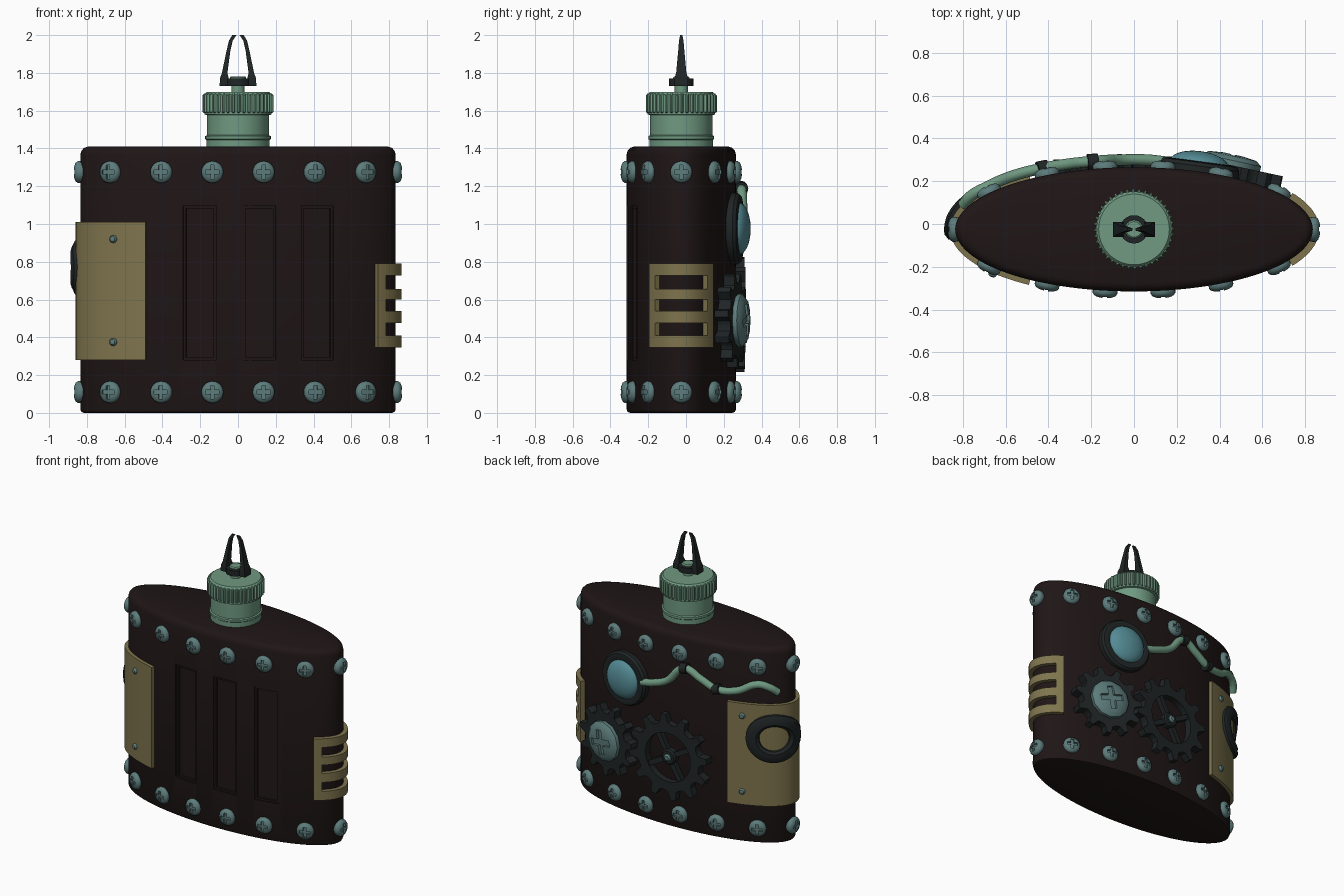
import bpy, bmesh
from math import sin, cos, pi, acos, sqrt, radians
from mathutils import Matrix, Vector

if "Cube" in bpy.data.objects:
    bpy.data.objects.remove(bpy.data.objects["Cube"])

A, B, CY = 0.835, 0.29, -0.025          # ellipse of the flask body


def material(name, rgb):
    m = bpy.data.materials.new(name)
    m.diffuse_color = (*rgb, 1)
    m.use_nodes = True
    m.node_tree.nodes["Principled BSDF"].inputs["Base Color"].default_value = m.diffuse_color
    return m


LEATHER = material("dark_leather", (0.014, 0.008, 0.008))
BRASS = material("old_brass", (0.21, 0.175, 0.075))
GREEN = material("green_metal", (0.16, 0.32, 0.22))
STEEL = material("blue_steel", (0.11, 0.20, 0.20))
GEM = material("gem_blue", (0.09, 0.26, 0.30))
IRON = material("black_iron", (0.014, 0.018, 0.018))


def normal(t):
    return Vector((B * cos(t), A * sin(t), 0)).normalized()


def surf(t, z, d=0.0):
    """Point at height z, d outside the body wall."""
    return Vector((A * cos(t), CY + B * sin(t), z)) + normal(t) * d


def at(x, back=True):
    t = acos(x / A)
    return t if back else -t


def arc(t, s):
    """Move along the wall by arc length s."""
    for _ in range(40):
        t += s / 40 / sqrt((A * sin(t)) ** 2 + (B * cos(t)) ** 2)
    return t


def frame(t, z, d=0.0, roll=0.0):
    n, up = normal(t), Vector((0, 0, 1))
    m = Matrix((up.cross(n), up, n)).transposed().to_4x4()
    return Matrix.Translation(surf(t, z, d)) @ m @ Matrix.Rotation(roll, 4, 'Z')


def skin(name, rings, mat, loop=False, place=None, angle=35):
    """Join equal rings of points into a solid."""
    bm = bmesh.new()
    vs = [[bm.verts.new(p) for p in r] for r in rings]
    n = len(vs[0])
    for i in range(len(vs) if loop else len(vs) - 1):
        a, b = vs[i], vs[(i + 1) % len(vs)]
        for j in range(n):
            bm.faces.new((a[j], a[(j + 1) % n], b[(j + 1) % n], b[j]))
    if not loop:
        bm.faces.new(vs[0])
        bm.faces.new(vs[-1])
    bmesh.ops.recalc_face_normals(bm, faces=bm.faces)
    me = bpy.data.meshes.new(name)
    bm.to_mesh(me)
    bm.free()
    me.materials.append(mat)
    me.shade_smooth()
    me.set_sharp_from_angle(angle=radians(angle))
    return put(name, me, place)


def put(name, me, place=None):
    ob = bpy.data.objects.new(name, me)
    bpy.context.collection.objects.link(ob)
    if place is not None:
        ob.matrix_world = place
    return ob


def lathe(name, prof, mat, place=None, n=32, knurl=0.0, angle=35):
    rings = [[((r - knurl * (i // 2 % 2)) * cos(2 * pi * i / n),
               (r - knurl * (i // 2 % 2)) * sin(2 * pi * i / n), z)
              for i in range(n)] for r, z in prof]
    return skin(name, rings, mat, place=place, angle=angle)


def patch(name, t0, t1, z0, z1, d0, d1, mat, n=24):
    """Curved slab following the wall."""
    ts = [t0 + (t1 - t0) * i / n for i in range(n + 1)]
    return skin(name, [[surf(t, z0, d0), surf(t, z0, d1), surf(t, z1, d1),
                        surf(t, z1, d0)] for t in ts], mat)


def box(name, sx, sy, z0, z1, mat, place=None):
    return skin(name, [[(-sx, -sy, z), (sx, -sy, z), (sx, sy, z), (-sx, sy, z)]
                       for z in (z0, z1)], mat, place=place)


def cut(ob, cutters):
    for c in cutters:
        c.hide_render = True
        m = ob.modifiers.new("cut", 'BOOLEAN')
        m.operation, m.solver, m.object = 'DIFFERENCE', 'EXACT', c
    dg = bpy.context.evaluated_depsgraph_get()
    me = bpy.data.meshes.new_from_object(ob.evaluated_get(dg))
    ob.modifiers.clear()
    ob.data = me
    me.set_sharp_from_angle(angle=radians(35))
    for c in cutters:
        bpy.data.objects.remove(c)


def gear(name, root, tip, hole, teeth, z0, z1, mat, place):
    rings = []
    for i in range(teeth * 8):
        k, a = i % 8, 2 * pi * i / (teeth * 8)
        r = tip if k in (1, 2, 3) else root + (tip - root) * 0.15 * (k in (0, 4))
        c, s = cos(a), sin(a)
        rings.append([(hole * c, hole * s, z0), (r * c, r * s, z0),
                      (r * c, r * s, z1), (hole * c, hole * s, z1)])
    return skin(name, rings, mat, loop=True, place=place)


# flask body with three recessed front panels
prof = [(-0.02, 0), (-0.006, 0.005), (0, 0.02), (0, 1.365), (-0.006, 1.388),
        (-0.02, 1.403), (-0.04, 1.41)]
body = skin("flask_body", [[surf(2 * pi * i / 128, z, d) for i in range(128)]
                           for d, z in prof], LEATHER)
cutters = []
for x0, x1 in ((-0.29, -0.115), (0.025, 0.2), (0.335, 0.505)):
    for e, d in ((0, -0.008), (0.014, -0.025)):
        cutters.append(patch("panel_cutter", at(x0 + e, False), at(x1 - e, False),
                             0.28 + e, 1.095 - e, d, 0.05, LEATHER, 8))
cut(body, cutters)

# neck, knurled cap, knob
centre = Matrix.Translation((0, CY, 0))
lathe("neck", [(0.168, 1.39), (0.168, 1.445), (0.174, 1.45), (0.174, 1.465),
               (0.165, 1.47), (0.165, 1.6)], GREEN, centre, 48)
lathe("cap_collar", [(0.16, 1.575), (0.178, 1.58), (0.178, 1.685), (0.165, 1.7)],
      GREEN, centre, 48)
lathe("cap_knurling", [(0.18, 1.588), (0.188, 1.593), (0.188, 1.68), (0.18, 1.69)],
      GREEN, centre, 160, 0.012)
lathe("cap_knob", [(0.035, 1.69), (0.035, 1.755), (0.043, 1.76), (0.043, 1.775),
                   (0.036, 1.782)], GREEN, centre, 24)

# claw-shaped loop on the cap
sec = ((0.038, 1.73), (0.066, 1.73), (0.066, 1.77), (0.038, 1.77))
skin("loop_base", [[(r * cos(a * pi / 12), r * sin(a * pi / 12), z) for r, z in sec]
                   for a in range(24)], IRON, True, centre)
for s, side in ((-1, "left"), (1, "right")):
    path = ((0.045, 0.098, 1.73, 0.035), (0.05, 0.094, 1.775, 0.035),
            (0.056, 0.085, 1.80, 0.027), (0.04, 0.06, 1.92, 0.016),
            (0.028, 0.048, 1.97, 0.012), (0.008, 0.03, 2.0, 0.006))
    skin("loop_arm_" + side, [[(s * x0, -h, z), (s * x1, -h, z), (s * x1, h, z),
                               (s * x0, h, z)] for x0, x1, z, h in path],
         IRON, place=centre, angle=20)

# cross-head screws around top and bottom
screw = lathe("screw", [(0.054, -0.02), (0.058, 0.0), (0.058, 0.012), (0.05, 0.024),
                        (0.032, 0.032), (0.012, 0.035)], STEEL, n=24)
cut(screw, [box("slot_a", 0.036, 0.01, 0.018, 0.08, STEEL),
            box("slot_b", 0.01, 0.0362, 0.0182, 0.081, STEEL)])
mesh = screw.data
bpy.data.objects.remove(screw)
spots = [0, pi] + [at(x, b) for b in (True, False)
                   for x in (-0.675, -0.405, -0.135, 0.135, 0.405, 0.675)]
for row, z in (("bottom", 0.11), ("top", 1.275)):
    for t in spots:
        put("screw_" + row, mesh, frame(t, z))

# brass plate wrapped around the left end, with rivets and a rounded ring
patch("side_plate", at(-0.485), 2 * pi - at(-0.485), 0.28, 1.01, -0.005, 0.024, BRASS, 40)
for x, back in ((-0.65, False), (-0.585, True)):
    for z in (0.375, 0.92):
        lathe("plate_rivet", [(0.021, 0), (0.02, 0.01), (0.014, 0.018), (0.005, 0.021)],
              STEEL, frame(at(x, back), z, 0.022), 12)
t0 = at(-0.765)
sec = ((0.095, 0.015), (0.098, 0.038), (0.115, 0.052), (0.165, 0.052),
       (0.185, 0.04), (0.19, 0.015))
skin("plate_ring", [[surf(arc(t0, r * 0.95 * cos(a * pi / 20)),
                          0.77 + r * 0.92 * sin(a * pi / 20), d) for r, d in sec]
                    for a in range(40)], IRON, True)

# slotted brass vent on the right end
for s in (-1, 1):
    patch("vent_side", s * 0.41, s * 0.52, 0.345, 0.79, -0.01, 0.03, BRASS, 4)
for z0, z1 in ((0.345, 0.41), (0.475, 0.54), (0.6, 0.657), (0.727, 0.79)):
    patch("vent_bar", -0.41, 0.41, z0, z1, -0.01, 0.03, BRASS, 16)

# gem in its dark setting
gm = frame(at(0.3), 0.975)
lathe("gem_setting", [(0.19, -0.02), (0.19, 0.025), (0.178, 0.042), (0.145, 0.047),
                      (0.13, 0.04)], IRON, gm, 40)
lathe("gem", [(0.137 * cos(a), 0.035 + 0.06 * sin(a))
              for a in [i * pi / 2 / 8.2 for i in range(9)]], GEM, gm, 40)

# solid gear with a big faceted bolt
g1 = frame(at(0.44), 0.49)
gear("bolt_gear", 0.195, 0.25, 0.05, 11, -0.02, 0.055, IRON, g1)
bolt = lathe("big_bolt", [(0.14, 0.04), (0.14, 0.078), (0.115, 0.098), (0.05, 0.106)],
             STEEL, g1, 12, angle=15)
turn = g1 @ Matrix.Rotation(0.2, 4, 'Z')
cut(bolt, [box("slot_a", 0.085, 0.022, 0.085, 0.2, STEEL, turn),
           box("slot_b", 0.022, 0.0852, 0.0852, 0.21, STEEL, turn)])

# open spoked gear
g2 = frame(at(-0.07), 0.52)
gear("spoked_gear", 0.24, 0.305, 0.175, 12, -0.025, 0.045, IRON, g2)
for k in range(4):
    box("gear_spoke", 0.075, 0.018, -0.01, 0.035, IRON,
        g2 @ Matrix.Rotation(k * pi / 2 + 0.5, 4, 'Z') @ Matrix.Translation((0.11, 0, 0)))
lathe("gear_hub", [(0.055, -0.02), (0.055, 0.035), (0.045, 0.045)], IRON, g2, 20)
lathe("gear_pin", [(0.026, 0.03), (0.026, 0.052), (0.015, 0.062)], STEEL, g2, 12)

# green pipe from the gem to the left end, with clamps
pts = ((0.14, 1.0, 0.03), (0.06, 1.02, 0.035), (-0.06, 1.07, 0.035), (-0.19, 1.19, 0.035),
       (-0.31, 1.14, 0.035), (-0.42, 1.09, 0.035), (-0.55, 1.10, 0.035),
       (-0.68, 1.16, 0.03), (-0.745, 1.14, 0.03), (-0.785, 1.10, 0.02))
cu = bpy.data.curves.new("pipe", 'CURVE')
cu.dimensions, cu.bevel_depth, cu.bevel_resolution = '3D', 0.026, 3
cu.use_fill_caps, cu.resolution_u = True, 6
sp = cu.splines.new('BEZIER')
sp.bezier_points.add(len(pts) - 1)
for bp, (x, z, d) in zip(sp.bezier_points, pts):
    bp.co = surf(at(x), z, d)
    bp.handle_left_type = bp.handle_right_type = 'AUTO'
cu.materials.append(GREEN)
put("pipe", cu)
for x, z, roll in ((-0.19, 1.19, 0.15), (-0.42, 1.09, 0.25)):
    m = frame(at(x), z, 0.035, roll) @ Matrix.Rotation(pi / 2, 4, 'Y')
    lathe("pipe_clamp", [(0.036, -0.025), (0.036, 0.025)], IRON, m, 12)
